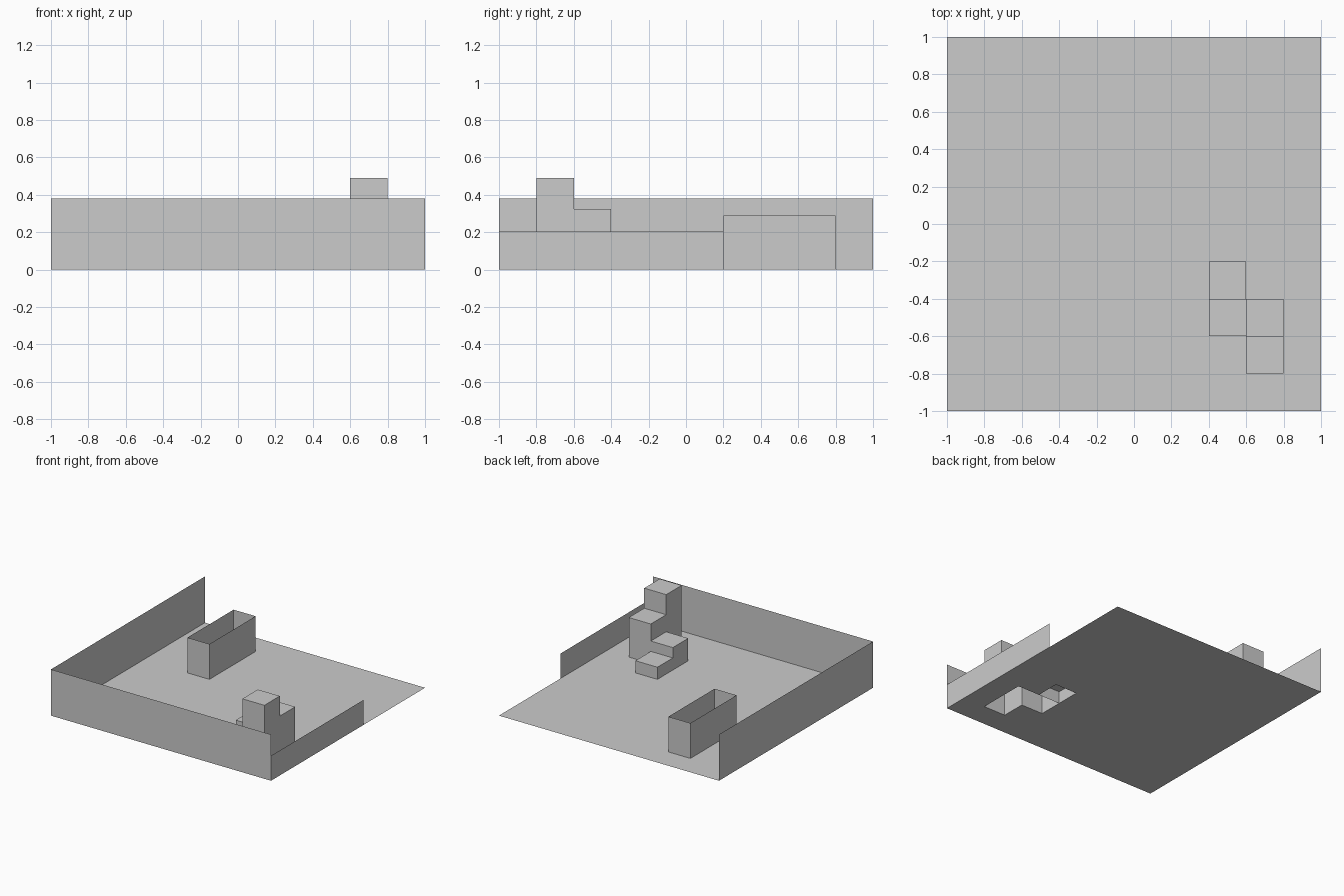
import bpy

if "Cube" in bpy.data.objects:
    bpy.data.objects.remove(bpy.data.objects["Cube"])

CELL = 0.2      # floor tile size
WALL = 0.38     # tall wall height

# staircase cells (column, row on the 10 x 10 tile grid) -> height
STEPS = {(7, 2): 0.1, (7, 3): 0.185, (8, 3): 0.325, (8, 1): 0.49}
STEPS = {(7, 3): 0.1, (7, 2): 0.185, (8, 2): 0.325, (8, 1): 0.49}


def make(name, quads):
    """Mesh object from a list of quads, each four points."""
    verts = [p for q in quads for p in q]
    faces = [tuple(range(i, i + 4)) for i in range(0, len(verts), 4)]
    mesh = bpy.data.meshes.new(name)
    mesh.from_pydata(verts, [], faces)
    obj = bpy.data.objects.new(name, mesh)
    bpy.context.collection.objects.link(obj)
    return obj


def upright(a, b, low, high):
    """Vertical sheet standing on the plan line a-b."""
    return [(*a, low), (*b, low), (*b, high), (*a, high)]


def tile(i, j, z):
    """Horizontal tile of the grid at height z."""
    x, y = -1 + i * CELL, -1 + j * CELL
    return [(x, y, z), (x + CELL, y, z), (x + CELL, y + CELL, z), (x, y + CELL, z)]


# Floor, open beneath the staircase
make("floor", [tile(i, j, 0) for i in range(10) for j in range(10)
               if (i, j) not in STEPS])

# Thin surrounding walls
make("front_wall", [upright((-1, -1), (1, -1), 0, WALL)])
make("left_wall", [upright((-1, 1), (-1, -1), 0, WALL)])
make("right_wall", [upright((1, -1), (1, 0.2), 0, 0.205)])

# Open-topped trough
ring = [(-0.6, 0.2), (-0.4, 0.2), (-0.4, 0.8), (-0.6, 0.8)]
make("trough", [upright(ring[k], ring[(k + 1) % 4], 0, 0.29) for k in range(4)])

# Hollow staircase: treads, plus risers wherever a cell is above its neighbour
stairs = []
for (i, j), h in STEPS.items():
    top = tile(i, j, h)
    stairs.append(top)
    for k, (di, dj) in enumerate([(0, -1), (1, 0), (0, 1), (-1, 0)]):
        low = STEPS.get((i + di, j + dj), 0)
        if (i, j) == (7, 2) and dj == 1:
            low = 0     # riser behind the lowest step reaches the floor
        if h > low:
            stairs.append(upright(top[k][:2], top[(k + 1) % 4][:2], low, h))
make("staircase", stairs)
